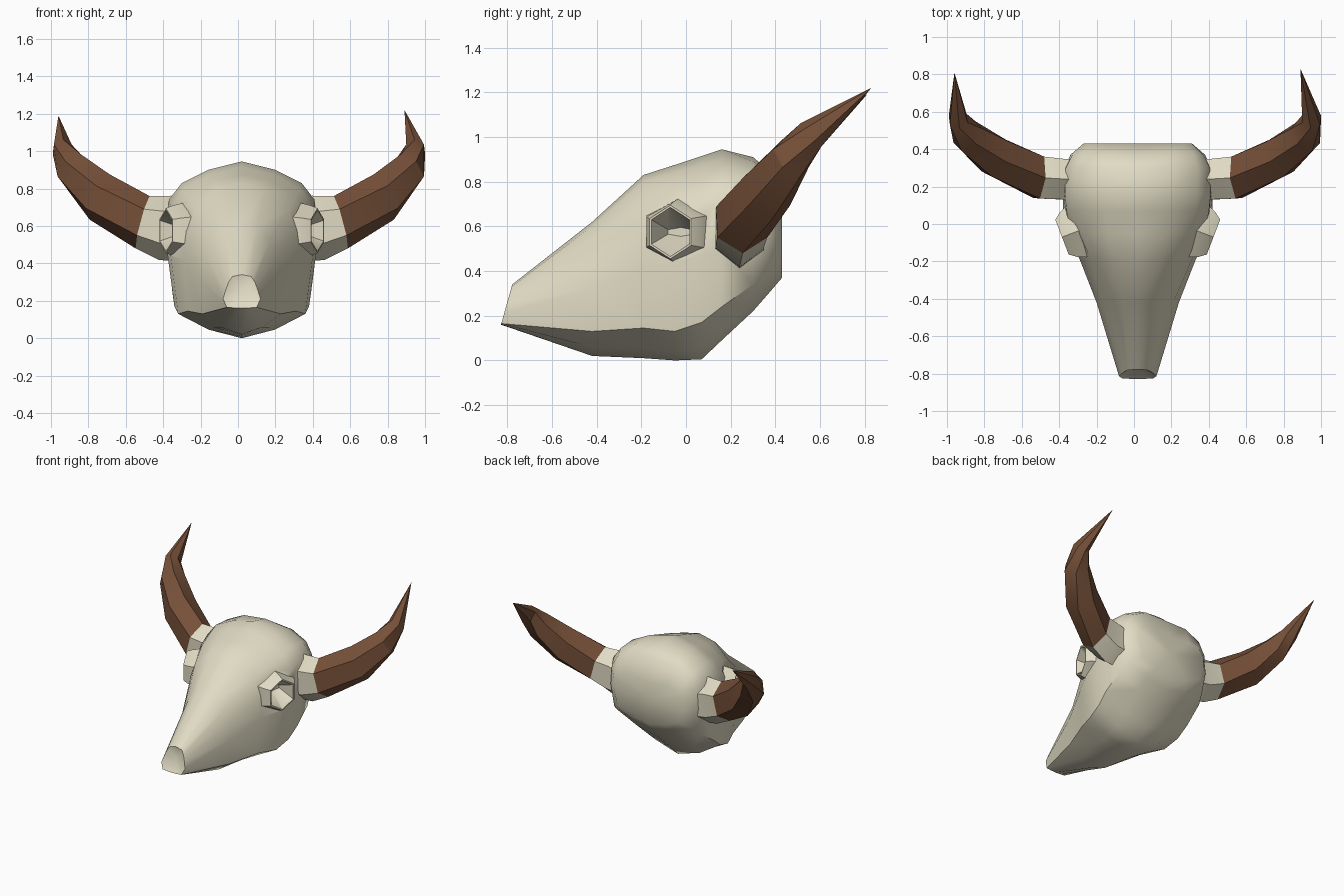
import bpy, bmesh, math
from mathutils import Vector, Matrix

if "Cube" in bpy.data.objects:
    bpy.data.objects.remove(bpy.data.objects["Cube"])

CX = 0.02  # skull centre line


def material(name, col):
    m = bpy.data.materials.new(name)
    m.diffuse_color = (*col, 1)
    m.use_nodes = True
    m.node_tree.nodes["Principled BSDF"].inputs["Base Color"].default_value = m.diffuse_color
    return m


BONE = material("bone", (0.75, 0.71, 0.55))
HORN = material("horn_brown", (0.18, 0.08, 0.04))


def loft(name, rings, mat, tip=None, tail=None):
    """Skin closed rings; each end is capped, or fanned to a point."""
    bm = bmesh.new()
    vs = [[bm.verts.new(p) for p in r] for r in rings]
    n = len(rings[0])
    for a, b in zip(vs, vs[1:]):
        for i in range(n):
            j = (i + 1) % n
            bm.faces.new((a[i], a[j], b[j], b[i]))
    for ring, point in ((vs[0], tail), (vs[-1], tip)):
        if point is None:
            bm.faces.new(ring)
        else:
            p = bm.verts.new(point)
            for i in range(n):
                bm.faces.new((ring[i], ring[(i + 1) % n], p))
    bmesh.ops.recalc_face_normals(bm, faces=bm.faces)
    me = bpy.data.meshes.new(name)
    bm.to_mesh(me)
    bm.free()
    ob = bpy.data.objects.new(name, me)
    bpy.context.collection.objects.link(ob)
    me.materials.append(mat)
    return ob


def smooth(ob, deg):
    bpy.ops.object.select_all(action='DESELECT')
    ob.select_set(True)
    bpy.context.view_layer.objects.active = ob
    bpy.ops.object.shade_smooth_by_angle(angle=math.radians(deg))


def boolean(ob, other, op):
    m = ob.modifiers.new(op, 'BOOLEAN')
    m.object, m.operation, m.solver = other, op, 'EXACT'
    bpy.context.view_layer.objects.active = ob
    bpy.ops.object.modifier_apply(modifier=m.name)
    bpy.data.objects.remove(other, do_unlink=True)


# Skull cross-sections: y, top z, five (x, z) side points, bottom z
SECTIONS = [
    (-0.80, 0.34, 0.05, 0.33, 0.07, 0.30, 0.085, 0.26, 0.10, 0.21, 0.08, 0.165, 0.16),
    (-0.42, 0.62, 0.08, 0.60, 0.15, 0.52, 0.19, 0.43, 0.22, 0.32, 0.21, 0.13, 0.02),
    (-0.19, 0.83, 0.13, 0.80, 0.25, 0.69, 0.29, 0.57, 0.31, 0.42, 0.29, 0.145, 0.01),
    (-0.05, 0.875, 0.16, 0.84, 0.29, 0.76, 0.36, 0.62, 0.38, 0.44, 0.34, 0.13, 0.00),
    (0.07, 0.915, 0.17, 0.875, 0.31, 0.80, 0.38, 0.70, 0.40, 0.47, 0.36, 0.17, 0.005),
    (0.16, 0.945, 0.18, 0.90, 0.32, 0.83, 0.39, 0.74, 0.40, 0.50, 0.37, 0.24, 0.09),
    (0.30, 0.91, 0.18, 0.89, 0.32, 0.82, 0.385, 0.73, 0.39, 0.53, 0.36, 0.34, 0.22),
    (0.37, 0.85, 0.18, 0.85, 0.30, 0.79, 0.35, 0.70, 0.36, 0.56, 0.33, 0.40, 0.30),
    (0.43, 0.69, 0.16, 0.71, 0.25, 0.69, 0.29, 0.64, 0.29, 0.56, 0.26, 0.45, 0.37),
]
rings = []
for k, (y, zt, *mid, zb) in enumerate(SECTIONS):
    side = list(zip(mid[::2], mid[1::2]))
    jx, jz = side[-1]
    side.append((0.52 * jx, zb + 0.35 * (jz - zb)))  # rounded underside
    pts = [(0, zt)] + side + [(0, zb)] + [(-x, z) for x, z in reversed(side)]
    lean = 0.28 if k == 0 else 0  # slanted nose
    rings.append([(CX + x, y + lean * (z - 0.26), z) for x, z in pts])
skull = loft("skull", rings, BONE, tip=(CX, 0.43, 0.56), tail=(CX, -0.765, 0.26))


# Eye sockets: low hexagonal swellings with wedge-shaped hollows
def hex_ring(s, d, r, rz):
    turn = Matrix.Rotation(math.radians(-21) * s, 3, 'Z')
    out = []
    for i in range(6):
        a = math.radians(60 * i + 90)
        p = turn @ Vector((s * d, r * math.cos(a), rz * math.sin(a)))
        out.append(p + Vector((CX + s * 0.405, -0.07, 0.575)))
    return out


for s in (1, -1):
    mound = loft("mound", [hex_ring(s, -0.15, 0.20, 0.16),
                           hex_ring(s, -0.04, 0.15, 0.135),
                           hex_ring(s, 0.0, 0.115, 0.12)], BONE)
    boolean(skull, mound, 'UNION')
    cutter = loft("cutter", [hex_ring(s, -0.13, 0.07, 0.02),
                             hex_ring(s, 0.0, 0.105, 0.11),
                             hex_ring(s, 0.05, 0.105, 0.11)], BONE)
    boolean(skull, cutter, 'DIFFERENCE')
smooth(skull, 48)


# Horns: six-sided tapering sweep; the left one splays out at its tip
def horn_ring(s, c, t, wide, high):
    t = Vector(t).normalized()
    across = t.cross(Vector((0, 0, 1))).normalized()
    up = across.cross(t)
    out = []
    for i in range(6):
        a = math.radians(60 * i + 90)
        p = Vector(c) + across * wide * math.cos(a) + up * high * math.sin(a)
        out.append((CX + s * p.x, p.y, p.z))
    return out


for s, label, splay in ((1, "right", 0), (-1, "left", 1)):
    root = horn_ring(s, (0.34, 0.24, 0.575), (1, 0, 0.2), 0.125, 0.165)
    base = horn_ring(s, (0.41, 0.24, 0.59), (1, 0, 0.2), 0.125, 0.175)
    joint = horn_ring(s, (0.53, 0.25, 0.62), (1, 0.1, 0.27), 0.13, 0.145)
    collar = loft(label + "_horn_base", [root, base, joint], BONE)
    smooth(collar, 20)
    body = [
        joint,
        horn_ring(s, (0.76, 0.36, 0.755), (1, 0.5, 0.55), 0.12, 0.135),
        horn_ring(s, (0.895 + 0.01 * splay, 0.47, 0.905), (0.7, 0.7, 0.75), 0.095, 0.10),
        horn_ring(s, (0.93 + 0.03 * splay, 0.56, 1.01), (0.1, 0.75, 0.7), 0.055, 0.07),
    ]
    tip = (CX + s * (0.87 + 0.11 * splay), 0.83 - 0.02 * splay, 1.22 - 0.03 * splay)
    horn = loft(label + "_horn", body, HORN, tip=tip)
    smooth(horn, 30)
